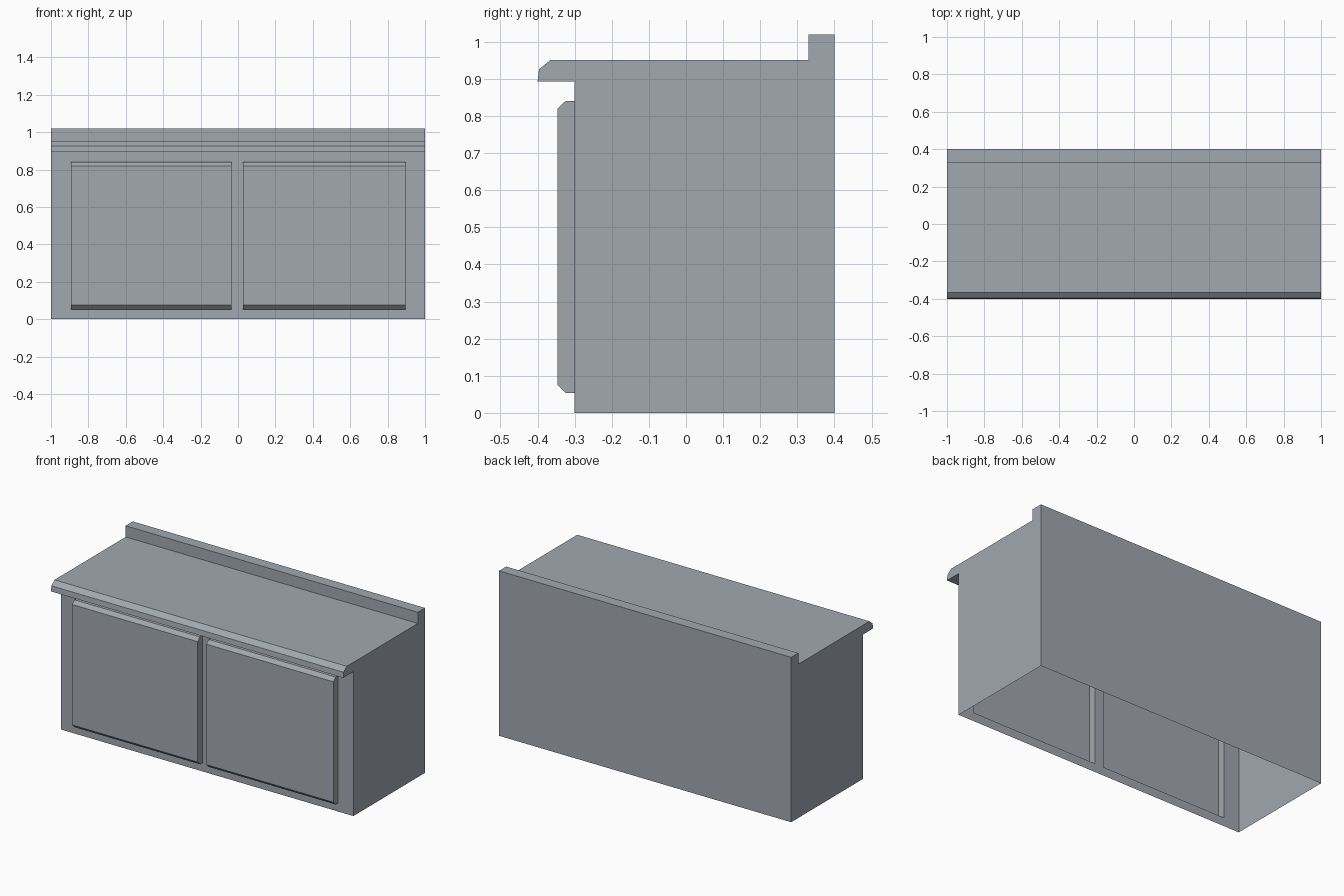
import bpy, bmesh

if "Cube" in bpy.data.objects:
    bpy.data.objects.remove(bpy.data.objects["Cube"])


def material(name, rgb):
    m = bpy.data.materials.new(name)
    m.diffuse_color = (*rgb, 1)
    m.use_nodes = True
    m.node_tree.nodes["Principled BSDF"].inputs["Base Color"].default_value = m.diffuse_color
    return m


STEEL = material("steel grey", (0.36, 0.39, 0.435))
EDGE = material("door edge grey", (0.36, 0.39, 0.405))


def extrude(bm, profile, x0, x1, skip=(), cap_material=0):
    """Sweep a counter-clockwise (y, z) profile along x, leaving some edges open."""
    a = [bm.verts.new((x0, y, z)) for y, z in profile]
    b = [bm.verts.new((x1, y, z)) for y, z in profile]
    n = len(profile)
    for i in range(n):
        if i not in skip:
            j = (i + 1) % n
            bm.faces.new((a[i], a[j], b[j], b[i]))
    for cap in (b, a[::-1]):
        bm.faces.new(cap).material_index = cap_material


def finish(bm, name):
    mesh = bpy.data.meshes.new(name)
    bmesh.ops.remove_doubles(bm, verts=bm.verts, dist=0.0005)
    bm.to_mesh(mesh)
    bm.free()
    mesh.materials.append(STEEL)
    mesh.materials.append(EDGE)
    bpy.context.collection.objects.link(bpy.data.objects.new(name, mesh))


DOORS = {"left_door": (-0.893, -0.034), "right_door": (0.026, 0.895)}
FRONT, LOW, HIGH, LIP = -0.30, 0.053, 0.841, 0.893

# Cabinet with worktop lip and rear upstand, open underneath
bm = bmesh.new()
extrude(bm, [(FRONT, 0), (0.4, 0), (0.4, 1.02), (0.33, 1.02), (0.33, 0.951),
             (-0.365, 0.951), (-0.396, 0.926), (-0.4, LIP), (FRONT, LIP)],
        -1, 1, skip=(0, 8))

# Front frame: a grid of panels with the two door openings left out
xs = [-1, *DOORS["left_door"], *DOORS["right_door"], 1]
zs = [0, LOW, HIGH, LIP]
for i in range(5):
    for k in range(3):
        if k == 1 and i in (1, 3):
            continue
        corners = ((xs[i], zs[k]), (xs[i + 1], zs[k]),
                   (xs[i + 1], zs[k + 1]), (xs[i], zs[k + 1]))
        bm.faces.new([bm.verts.new((x, FRONT, z)) for x, z in corners])
finish(bm, "cabinet")

# Doors: hollow raised panels, chamfered top and bottom
for name, (x0, x1) in DOORS.items():
    bm = bmesh.new()
    extrude(bm, [(FRONT, LOW), (FRONT, HIGH), (-0.324, HIGH), (-0.346, 0.82),
                 (-0.346, 0.075), (-0.324, LOW)], x0, x1, skip=(0,), cap_material=1)
    finish(bm, name)
